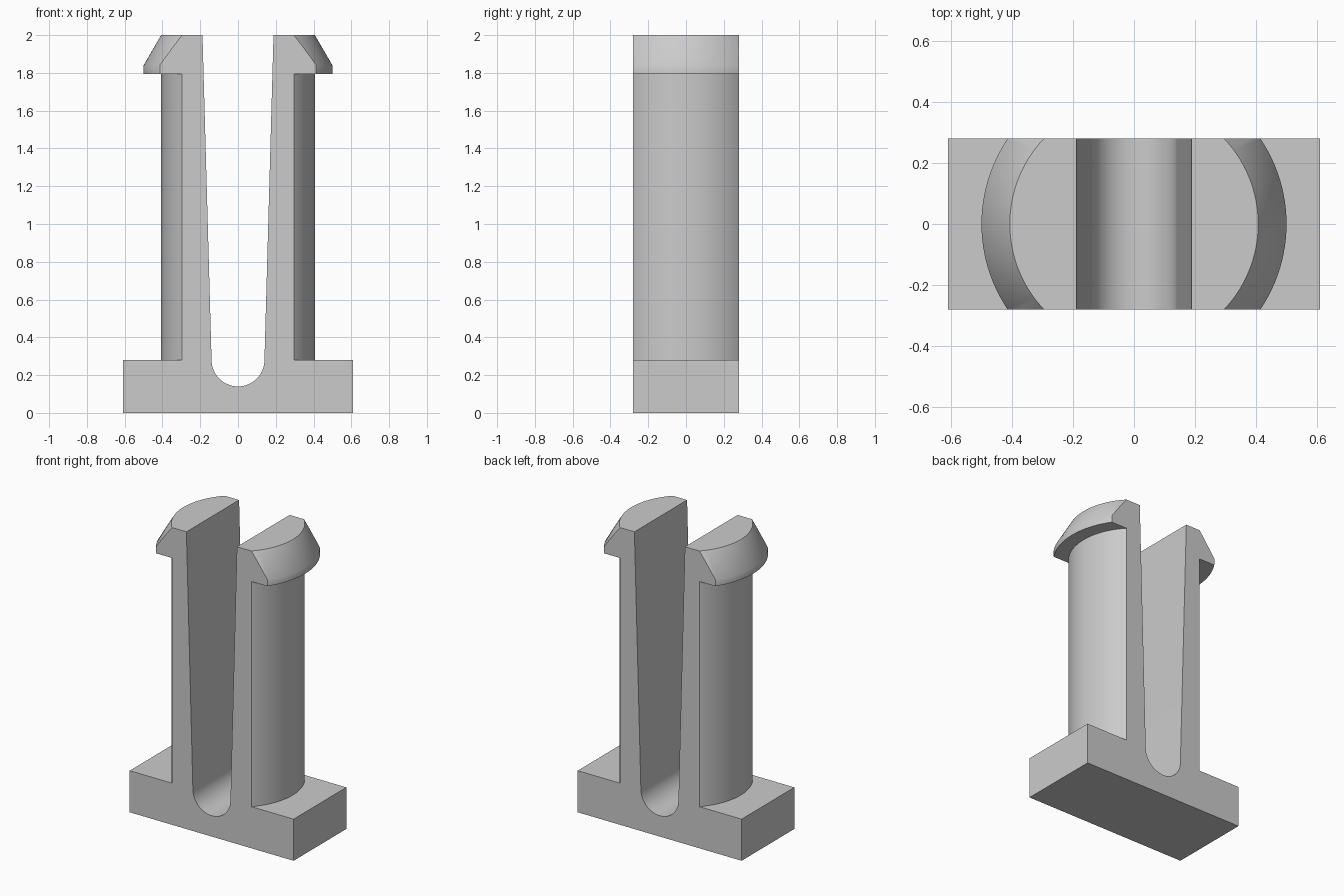
import bpy, bmesh, math

default = bpy.data.objects.get("Cube")
if default:
    bpy.data.objects.remove(default, do_unlink=True)

WIDTH, DEPTH, BASE_TOP = 1.22, 0.56, 0.28

grey = bpy.data.materials.new("light grey")
grey.use_nodes = True
COLOUR = (0.6, 0.6, 0.6, 1)
grey.diffuse_color = COLOUR
grey.node_tree.nodes["Principled BSDF"].inputs["Base Color"].default_value = COLOUR


def finish(name, bm):
    bmesh.ops.recalc_face_normals(bm, faces=bm.faces)
    mesh = bpy.data.meshes.new(name)
    bm.to_mesh(mesh)
    bm.free()
    mesh.materials.append(grey)
    obj = bpy.data.objects.new(name, mesh)
    bpy.context.collection.objects.link(obj)
    return obj


def box(name, size, z):
    bm = bmesh.new()
    bmesh.ops.create_cube(bm, size=1)
    bmesh.ops.scale(bm, vec=size, verts=bm.verts)
    bmesh.ops.translate(bm, vec=(0, 0, z), verts=bm.verts)
    return finish(name, bm)


def lathe(name, profile, steps=128):
    """Closed solid from rings of (radius, z)."""
    bm = bmesh.new()
    rings = [[bm.verts.new((r * math.cos(math.tau * i / steps),
                            r * math.sin(math.tau * i / steps), z))
              for i in range(steps)] for r, z in profile]
    for low, high in zip(rings, rings[1:]):
        for i in range(steps):
            j = (i + 1) % steps
            bm.faces.new((low[i], low[j], high[j], high[i]))
    bm.faces.new(rings[0][::-1])
    bm.faces.new(rings[-1])
    return finish(name, bm)


def prism(name, outline, depth):
    """Outline of (x, z) points extruded along y."""
    bm = bmesh.new()
    face = bm.faces.new([bm.verts.new((x, -depth / 2, z)) for x, z in outline])
    out = bmesh.ops.extrude_face_region(bm, geom=[face])["geom"]
    bmesh.ops.translate(bm, vec=(0, depth, 0),
                        verts=[v for v in out if isinstance(v, bmesh.types.BMVert)])
    return finish(name, bm)


def combine(obj, tool, operation):
    mod = obj.modifiers.new(operation.lower(), "BOOLEAN")
    mod.operation, mod.object, mod.solver = operation, tool, "EXACT"
    bpy.ops.object.select_all(action="DESELECT")
    bpy.context.view_layer.objects.active = obj
    obj.select_set(True)
    bpy.ops.object.modifier_apply(modifier=mod.name)
    bpy.data.objects.remove(tool, do_unlink=True)


# Round post with a flared, chamfered catch at the top
clip = lathe("split_clip_post",
             [(0.407, 0.1), (0.407, 1.795), (0.5, 1.795), (0.5, 1.84), (0.407, 2)])

# Flat front and back sides
combine(clip, box("side_trimmer", (2, DEPTH, 4), 1), "INTERSECT")

# Rectangular foot
combine(clip, box("foot", (WIDTH, DEPTH, BASE_TOP), BASE_TOP / 2), "UNION")

# Tapered slot with a rounded bottom, splitting the post into two prongs
R, STEPS = 0.14, 32
arc = [(-R * math.cos(math.pi * i / STEPS), BASE_TOP - R * math.sin(math.pi * i / STEPS))
       for i in range(STEPS + 1)]
top_z = 2.2
top_x = R + (0.188 - R) * (top_z - BASE_TOP) / (2 - BASE_TOP)
slot = prism("slot_cutter", arc + [(top_x, top_z), (-top_x, top_z)], 1)
combine(clip, slot, "DIFFERENCE")

# Smooth curved walls, keep crisp edges
bpy.ops.object.shade_smooth_by_angle(angle=math.radians(35))
